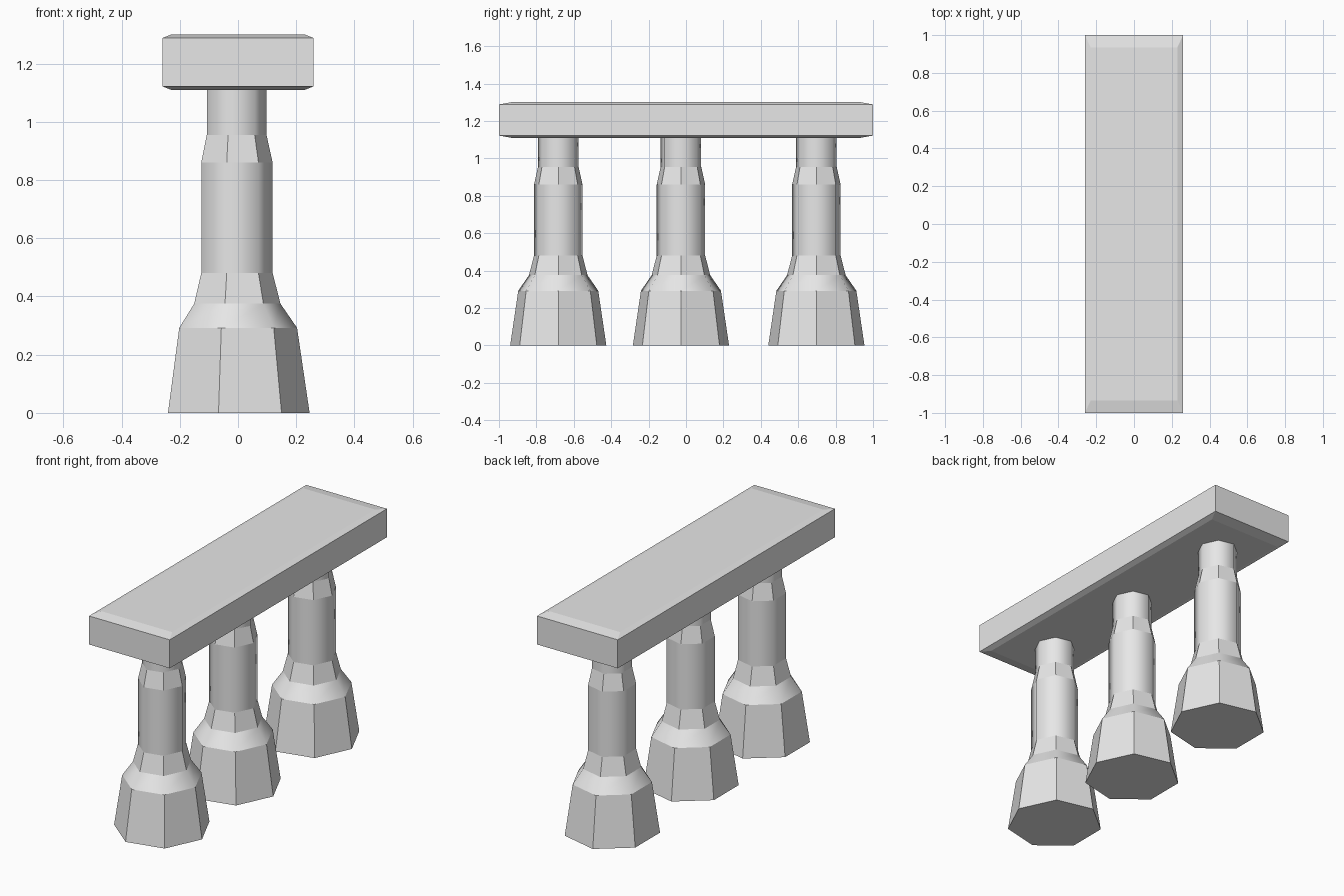
import bpy
import bmesh
from math import cos, sin, tau

cube = bpy.data.objects.get("Cube")
if cube:
    bpy.data.objects.remove(cube, do_unlink=True)

stone = bpy.data.materials.new("light_grey")
stone.use_nodes = True
stone.diffuse_color = (0.8, 0.8, 0.8, 1)
stone.node_tree.nodes["Principled BSDF"].inputs["Base Color"].default_value = (0.8, 0.8, 0.8, 1)


def finish(bm, name):
    bmesh.ops.recalc_face_normals(bm, faces=bm.faces)
    mesh = bpy.data.meshes.new(name)
    bm.to_mesh(mesh)
    bm.free()
    mesh.materials.append(stone)
    obj = bpy.data.objects.new(name, mesh)
    bpy.context.collection.objects.link(obj)
    return obj


def loft(bm, rings, smooth_bands=()):
    """Bridge equal rings of points, cap both ends, keep ring edges sharp."""
    loops = [[bm.verts.new(p) for p in ring] for ring in rings]
    n = len(loops[0])
    for band, (low, high) in enumerate(zip(loops, loops[1:])):
        for i in range(n):
            j = (i + 1) % n
            face = bm.faces.new((low[i], low[j], high[j], high[i]))
            face.smooth = band in smooth_bands
    bm.faces.new(loops[0][::-1])
    bm.faces.new(loops[-1])
    for loop in loops:
        for i in range(n):
            bm.edges.get((loop[i], loop[(i + 1) % n])).smooth = False


# Seven-sided pillars: (radius, height) from foot to neck
PROFILE = [(0.256, 0), (0.213, 0.292), (0.156, 0.375), (0.129, 0.48),
           (0.129, 0.86), (0.108, 0.955), (0.108, 1.115)]
SIDES = 7


def pillar(name, y):
    bm = bmesh.new()
    rings = [[(r * cos(tau * i / SIDES), 1.03 * r * sin(tau * i / SIDES), z)
              for i in range(SIDES)] for r, z in PROFILE]
    loft(bm, rings, smooth_bands=(1, 3, 5))
    finish(bm, name).location = (-0.01, y, 0)


pillar("front_pillar", -0.683)
pillar("middle_pillar", -0.027)
pillar("back_pillar", 0.697)

# Slab on top, with shallow chamfers above and below
bm = bmesh.new()
SLAB = [(0.23, 0.935, 1.11), (0.26, 1, 1.122), (0.26, 1, 1.288), (0.23, 0.935, 1.3)]
loft(bm, [[(-x, -y, z), (x, -y, z), (x, y, z), (-x, y, z)] for x, y, z in SLAB])
finish(bm, "top_slab")
